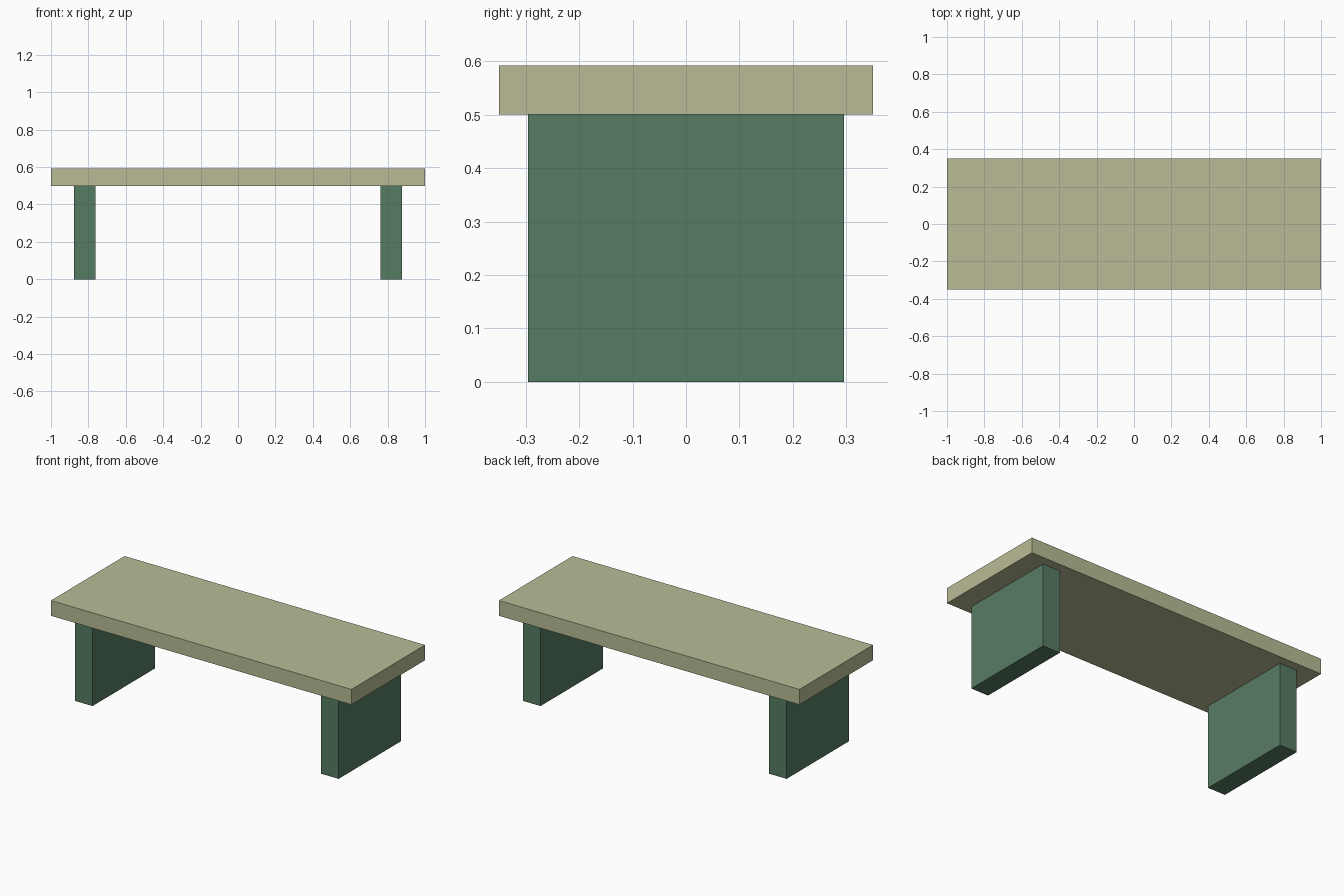
import bpy
import bmesh
from mathutils import Matrix, Vector

cube = bpy.data.objects.get("Cube")
if cube:
    bpy.data.objects.remove(cube, do_unlink=True)


def make_material(name, rgb):
    mat = bpy.data.materials.new(name)
    mat.use_nodes = True
    color = (*rgb, 1.0)
    mat.diffuse_color = color
    mat.node_tree.nodes["Principled BSDF"].inputs["Base Color"].default_value = color
    return mat


def add_box(name, center, size, mat):
    mesh = bpy.data.meshes.new(name)
    bm = bmesh.new()
    matrix = Matrix.Translation(center) @ Matrix.Diagonal((*size, 1.0))
    bmesh.ops.create_cube(bm, size=1.0, matrix=matrix)
    bm.to_mesh(mesh)
    bm.free()
    mesh.materials.append(mat)
    obj = bpy.data.objects.new(name, mesh)
    bpy.context.collection.objects.link(obj)
    return obj


sand = make_material("pale_olive", (0.49, 0.50, 0.305))
green = make_material("muted_green", (0.094, 0.202, 0.124))

leg_height = 0.5
seat_thickness = 0.092

# Seat slab
add_box("seat", Vector((0, 0, leg_height + seat_thickness / 2)),
        (2.0, 0.7, seat_thickness), sand)

# Slab legs, one at each end
for name, side in (("left_leg", 1), ("right_leg", -1)):
    add_box(name, Vector((side * 0.819, 0, leg_height / 2)),
            (0.116, 0.592, leg_height), green)
